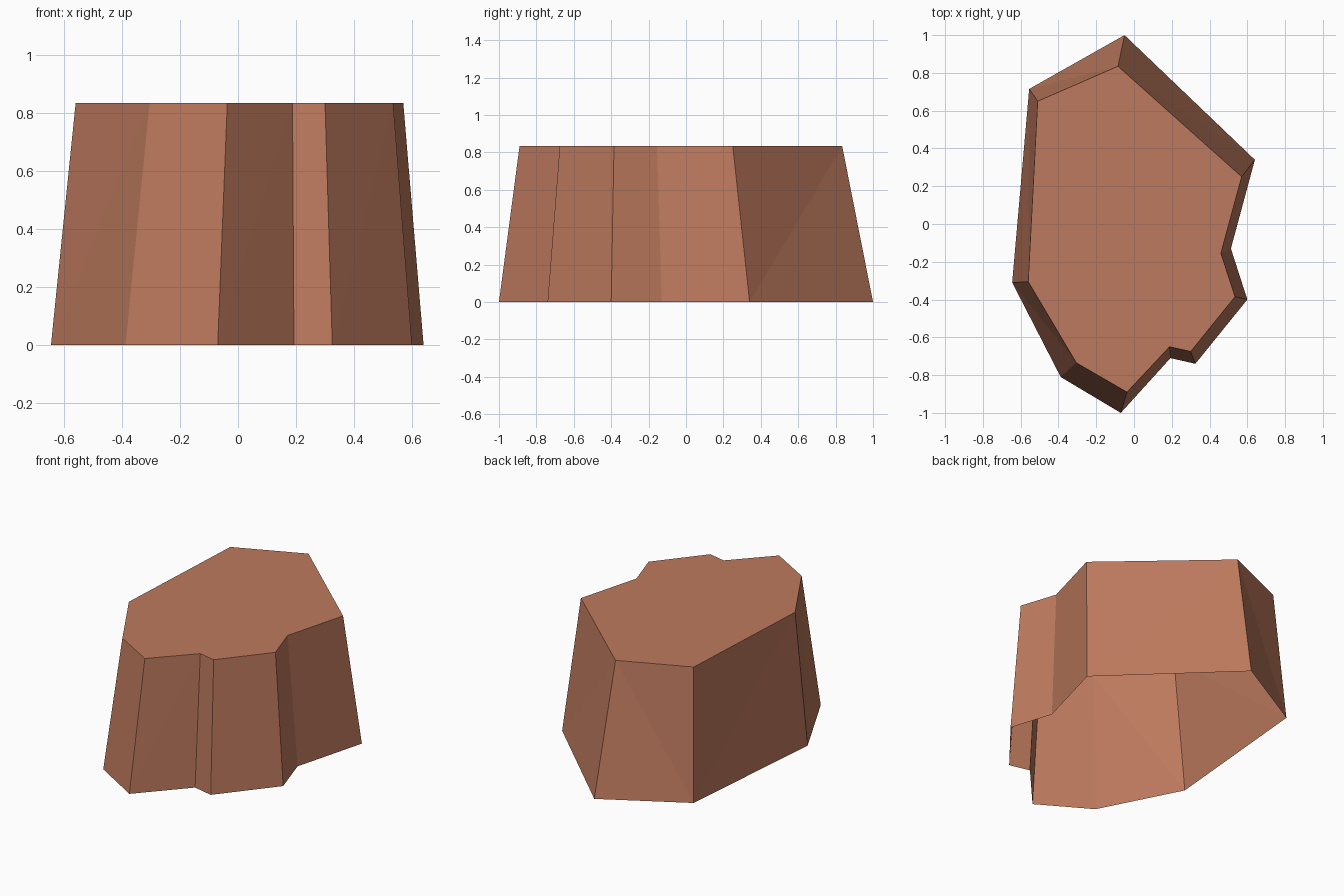
import bpy

if "Cube" in bpy.data.objects:
    bpy.data.objects.remove(bpy.data.objects["Cube"])

HEIGHT = 0.834

# Outlines, clockwise from the back tip: base ring and smaller top ring
base = [(-0.05, 1.0), (0.64, 0.34), (0.513, -0.13), (0.60, -0.40), (0.325, -0.74),
        (0.193, -0.71), (-0.07, -1.0), (-0.388, -0.81), (-0.645, -0.31), (-0.555, 0.715)]
top = [(-0.085, 0.835), (0.57, 0.25), (0.46, -0.155), (0.535, -0.385), (0.30, -0.675),
       (0.188, -0.65), (-0.037, -0.89), (-0.305, -0.735), (-0.56, -0.305), (-0.51, 0.65)]
n = len(base)

verts = [(x, y, 0) for x, y in base] + [(x, y, HEIGHT) for x, y in top]

# Flat top, counter-clockwise so it faces up; the underside is open
faces = [tuple(range(2 * n - 1, n - 1, -1))]

# Sloping walls, each split into two flat triangles
for i in range(n):
    j = (i + 1) % n
    if i == n - 1:
        faces += [(j, i, n + j), (i, n + i, n + j)]
    else:
        faces += [(j, i, n + i), (j, n + i, n + j)]

mesh = bpy.data.meshes.new("rock")
mesh.from_pydata(verts, [], faces)
mesh.update()

clay = bpy.data.materials.new("clay brown")
clay.diffuse_color = (0.515, 0.195, 0.112, 1)
clay.use_nodes = True
clay.node_tree.nodes["Principled BSDF"].inputs["Base Color"].default_value = clay.diffuse_color
mesh.materials.append(clay)

rock = bpy.data.objects.new("rock", mesh)
bpy.context.collection.objects.link(rock)
